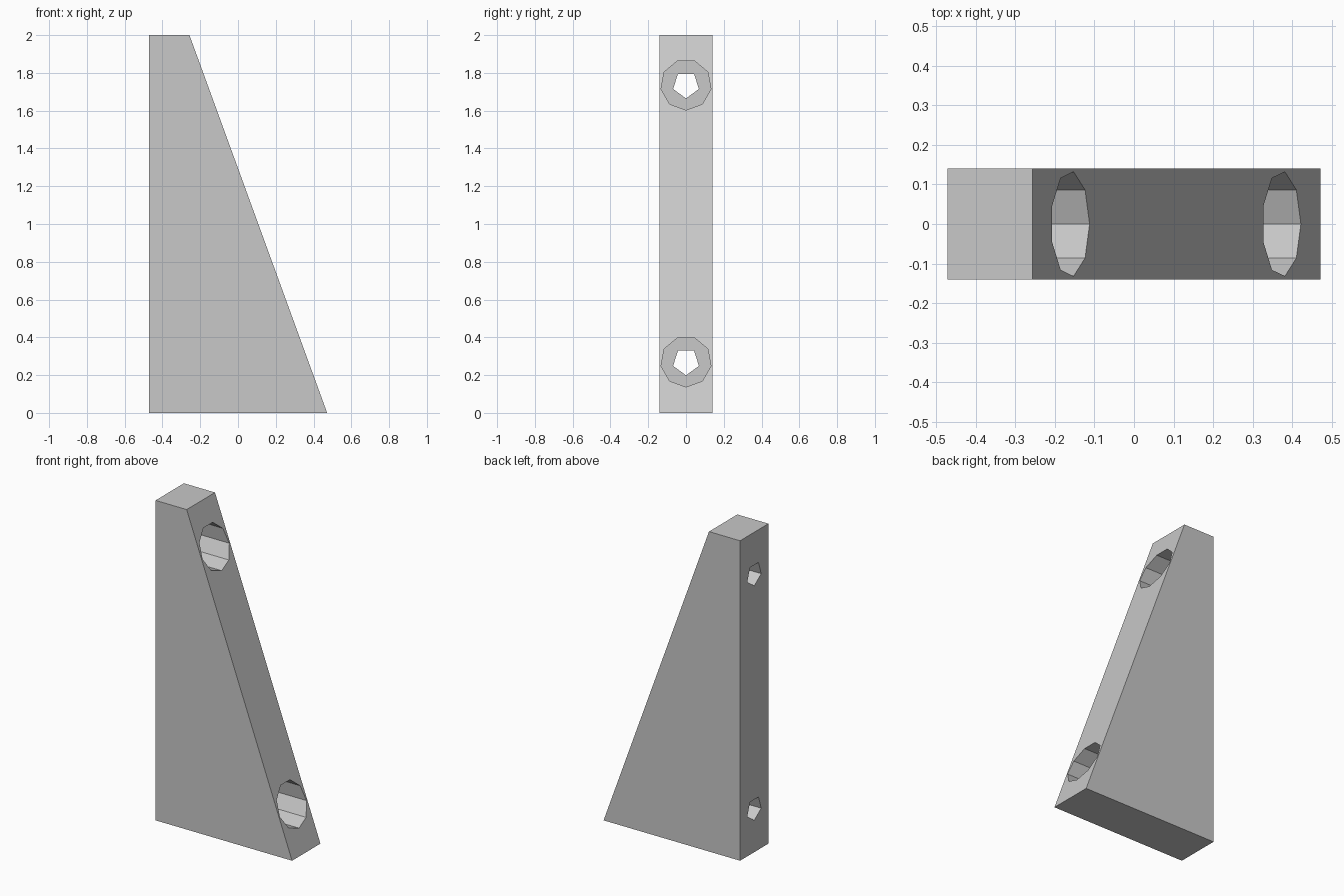
import bpy, bmesh
from math import cos, sin, pi
from mathutils import Vector

cube = bpy.data.objects.get("Cube")
if cube:
    bpy.data.objects.remove(cube, do_unlink=True)

grey = bpy.data.materials.new("light grey")
grey.use_nodes = True
colour = (0.58, 0.58, 0.58, 1)
grey.diffuse_color = colour
grey.node_tree.nodes["Principled BSDF"].inputs["Base Color"].default_value = colour


def prism(name, outline, sweep):
    """Extrude a closed flat outline along the sweep vector."""
    bm = bmesh.new()
    face = bm.faces.new([bm.verts.new(p) for p in outline])
    ext = bmesh.ops.extrude_face_region(bm, geom=[face], use_keep_orig=True)
    moved = [v for v in ext["geom"] if isinstance(v, bmesh.types.BMVert)]
    bmesh.ops.translate(bm, verts=moved, vec=Vector(sweep))
    bmesh.ops.recalc_face_normals(bm, faces=bm.faces[:])
    mesh = bpy.data.meshes.new(name)
    bm.to_mesh(mesh)
    bm.free()
    mesh.materials.append(grey)
    obj = bpy.data.objects.new(name, mesh)
    bpy.context.collection.objects.link(obj)
    return obj


def bore(name, sides, radius, z, x_start, x_end):
    """Polygonal cutter along x, with one corner pointing down."""
    angles = [-pi / 2 + 2 * pi * i / sides for i in range(sides)]
    ring = [(x_start, radius * cos(a), z + radius * sin(a)) for a in angles]
    cutter = prism(name, ring, (x_end - x_start, 0, 0))
    cutter.hide_render = True
    return cutter


# Tapered wedge body
depth = 0.14
profile = [(-0.472, 0), (0.472, 0), (-0.257, 2), (-0.472, 2)]
body = prism("wedge_body", [(x, -depth, z) for x, z in profile], (0, 2 * depth, 0))

# Screw holes, each with a wide counterbore from the sloping side
cutters = []
for label, z in (("lower", 0.271), ("upper", 1.737)):
    cutters.append(bore(label + "_screw_hole", 5, 0.072, z, -0.6, 0.6))
    cutters.append(bore(label + "_counterbore", 9, 0.134, z, -0.37, 0.7))

bpy.context.view_layer.objects.active = body
for cutter in cutters:
    cut = body.modifiers.new(cutter.name, "BOOLEAN")
    cut.operation = "DIFFERENCE"
    cut.solver = "EXACT"
    cut.object = cutter
    bpy.ops.object.modifier_apply(modifier=cut.name)
    bpy.data.objects.remove(cutter, do_unlink=True)
